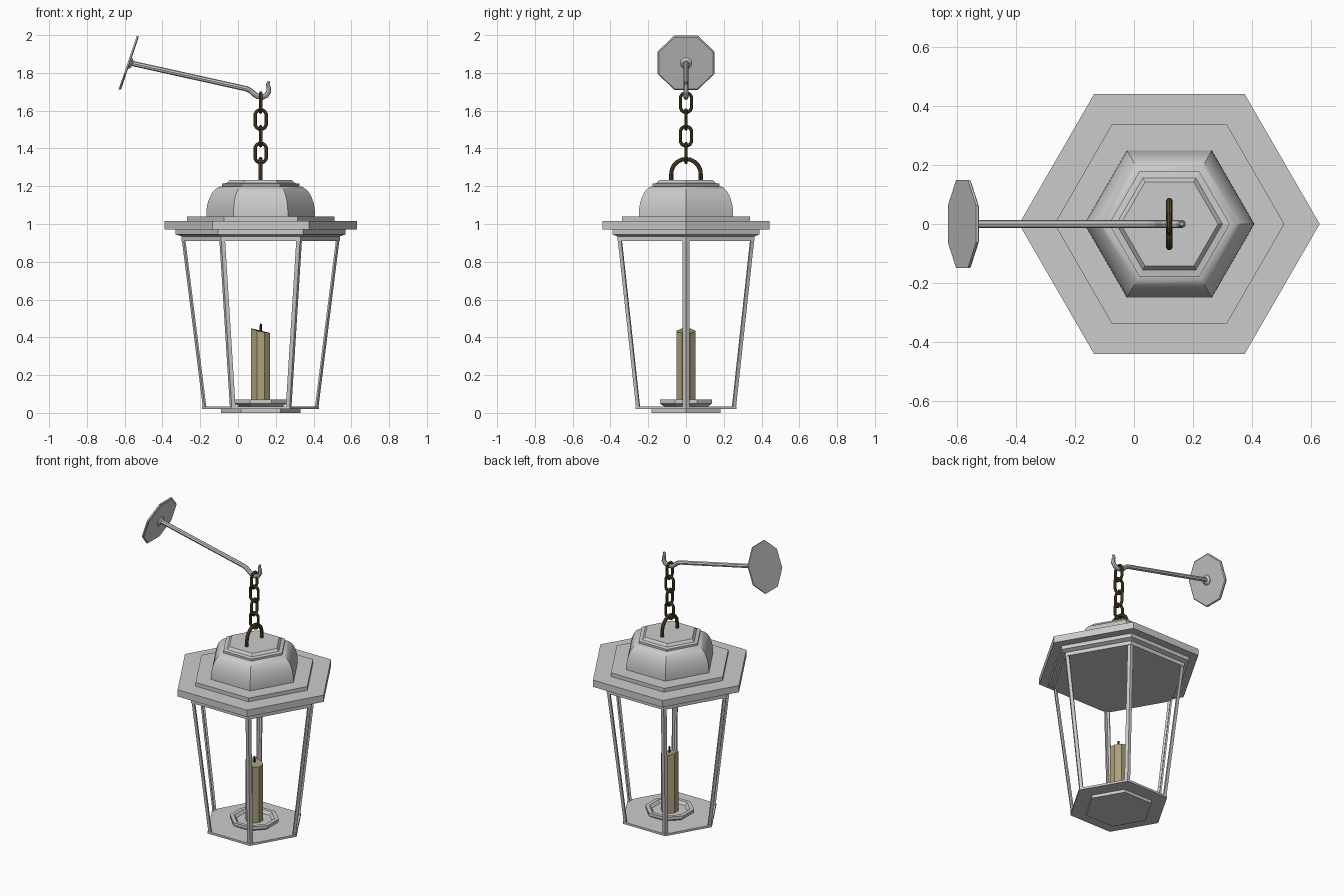
import bpy, bmesh
from math import sin, cos, pi, radians, sqrt
from mathutils import Vector, Matrix

if "Cube" in bpy.data.objects:
    bpy.data.objects.remove(bpy.data.objects["Cube"])

CX = 0.12  # lantern axis


def material(name, rgb):
    m = bpy.data.materials.new(name)
    m.diffuse_color = (*rgb, 1)
    m.use_nodes = True
    m.node_tree.nodes["Principled BSDF"].inputs["Base Color"].default_value = m.diffuse_color
    return m


BRASS = material("aged_brass", (0.10, 0.065, 0.02))
WAX = material("wax", (0.42, 0.36, 0.20))
BLACK = material("wick_black", (0.02, 0.02, 0.02))


def add(name, bm, mat=None, smooth=False):
    bmesh.ops.recalc_face_normals(bm, faces=bm.faces)
    me = bpy.data.meshes.new(name)
    bm.to_mesh(me)
    bm.free()
    ob = bpy.data.objects.new(name, me)
    bpy.context.collection.objects.link(ob)
    if mat:
        me.materials.append(mat)
    if smooth:
        bpy.ops.object.select_all(action='DESELECT')
        ob.select_set(True)
        bpy.context.view_layer.objects.active = ob
        bpy.ops.object.shade_smooth_by_angle(angle=radians(30))
    return ob


def loft(bm, rings):
    """Skin a list of point rings and cap both ends."""
    vs = [[bm.verts.new(p) for p in r] for r in rings]
    n = len(vs[0])
    for a, b in zip(vs, vs[1:]):
        for i in range(n):
            j = (i + 1) % n
            bm.faces.new((a[i], a[j], b[j], b[i]))
    bm.faces.new(vs[0][::-1])
    bm.faces.new(vs[-1])


def turned(name, profile, sides, turn=0.0, mat=None, smooth=False, at=None):
    """Polygonal turning from (radius, z) points."""
    bm = bmesh.new()
    loft(bm, [[(r * cos(turn + 2 * pi * i / sides), r * sin(turn + 2 * pi * i / sides), z)
               for i in range(sides)] for r, z in profile])
    ob = add(name, bm, mat, smooth)
    ob.matrix_world = at or Matrix.Translation((CX, 0, 0))
    return ob


def tube(name, pts, radius, mat=None, closed=False, taper=None):
    """Eight-sided bar along a path."""
    cu = bpy.data.curves.new(name, 'CURVE')
    cu.dimensions = '3D'
    cu.bevel_depth = radius
    cu.bevel_resolution = 2
    cu.use_fill_caps = True
    sp = cu.splines.new('POLY')
    sp.points.add(len(pts) - 1)
    for i, p in enumerate(pts):
        sp.points[i].co = (*p, 1)
        sp.points[i].radius = taper[i] if taper else 1
    sp.use_cyclic_u = closed
    sp.use_smooth = False
    tmp = bpy.data.objects.new(name + "_path", cu)
    bpy.context.collection.objects.link(tmp)
    me = bpy.data.meshes.new_from_object(tmp.evaluated_get(bpy.context.evaluated_depsgraph_get()))
    bpy.data.objects.remove(tmp)
    bm = bmesh.new()
    bm.from_mesh(me)
    return add(name, bm, mat)


# Roof: stepped hexagonal brim, curved dome and cap
turned("roof_brim", [(0.42, 0.91), (0.42, 0.935), (0.45, 0.945), (0.45, 0.97), (0.51, 0.97),
                     (0.51, 1.015), (0.39, 1.015), (0.39, 1.04)], 6)
dome = [(0.2 + 0.088 * cos(t), 1.05 + 0.15 * sin(t)) for t in [pi / 2 * k / 10 for k in range(11)]]
turned("roof_dome", [(0.288, 1.04)] + dome, 6, smooth=True)
turned("roof_cap", [(0.205, 1.2), (0.205, 1.213), (0.18, 1.217), (0.165, 1.233)], 6)

# Base plate with a smaller foot
turned("base_plate", [(0.21, 0.0), (0.21, 0.02), (0.31, 0.02), (0.31, 0.034)], 6)

# Angle-section corner posts leaning outward
def angle_section(corner, z, turn, leg=0.02, t=0.01):
    c, s = cos(radians(60)), sin(radians(60))
    d = t / s  # inward corner offset giving flange thickness t
    prof = [(0, 0), (-leg * c, leg * s), (-leg * c - t * s, leg * s - t * c),
            (-d, 0), (-leg * c - t * s, -leg * s + t * c), (-leg * c, -leg * s)]
    rot = Matrix.Rotation(turn, 3, 'Z')
    return [rot @ Vector((corner + x, y, z)) + Vector((CX, 0, 0)) for x, y in prof]


for k in range(6):
    bm = bmesh.new()
    loft(bm, [angle_section(0.306, 0.03, k * pi / 3), angle_section(0.417, 0.915, k * pi / 3)])
    add(f"corner_post_{k + 1}", bm)

# Candle dish, candle with a slanted top, and wick
turned("candle_dish", [(0.125, 0.034), (0.15, 0.05), (0.15, 0.07), (0.125, 0.07), (0.11, 0.052)],
       8, pi / 8)
candle = turned("candle", [(0.054, 0.05), (0.054, 0.43)], 8, pi / 8, WAX)
for v in candle.data.vertices:
    if v.co.z > 0.3:
        v.co.z += max(0.0, -v.co.x - 0.01) * 0.45 - max(0.0, v.co.x) * 0.15
tube("wick", [(CX, 0, 0.42), (CX, 0, 0.45), (CX + 0.002, 0, 0.472)], 0.006, BLACK)

# Hanging loop on the cap
arch = [(CX, 0.078 * cos(pi * k / 10), 1.266 + 0.078 * sin(pi * k / 10)) for k in range(11)]
tube("hanging_loop", [(CX, 0.078, 1.225)] + arch + [(CX, -0.078, 1.225)], 0.011, BRASS)

# Chain of alternating links
for k, zc in enumerate((1.643, 1.553, 1.465, 1.376)):
    pts = []
    for i in range(12):
        a = 2 * pi * (i + 0.5) / 12
        w = 0.03 * cos(a)
        h = 0.03 * sin(a) + (0.022 if sin(a) > 0 else -0.022)
        pts.append((CX, w, zc + h) if k % 2 == 0 else (CX + w, 0, zc + h))
    tube(f"chain_link_{k + 1}", pts, 0.009, BRASS, closed=True)

# Bracket arm ending in an upturned hook
arm = [(-0.577, 1.854), (0.045, 1.716), (0.065, 1.706), (0.085, 1.688), (0.105, 1.675), (0.13, 1.671),
       (0.15, 1.681), (0.163, 1.7), (0.163, 1.722), (0.157, 1.738), (0.163, 1.755)]
tube("bracket_arm", [(x, 0, z) for x, z in arm], 0.014,
     taper=[1] * 6 + [0.98, 0.95, 0.85, 0.7, 0.5])

# Tilted octagonal wall plate and arm collar
tilt = Matrix.Translation((-0.578, 0, 1.853)) @ Matrix.Rotation(radians(90 + 18.7), 4, 'Y')
turned("wall_plate", [(0.162, -0.006), (0.162, 0.002), (0.156, 0.006)], 8, pi / 8, at=tilt)
turned("arm_collar", [(0.032, 0.004), (0.032, 0.01), (0.02, 0.02)], 8, pi / 8, at=tilt)
